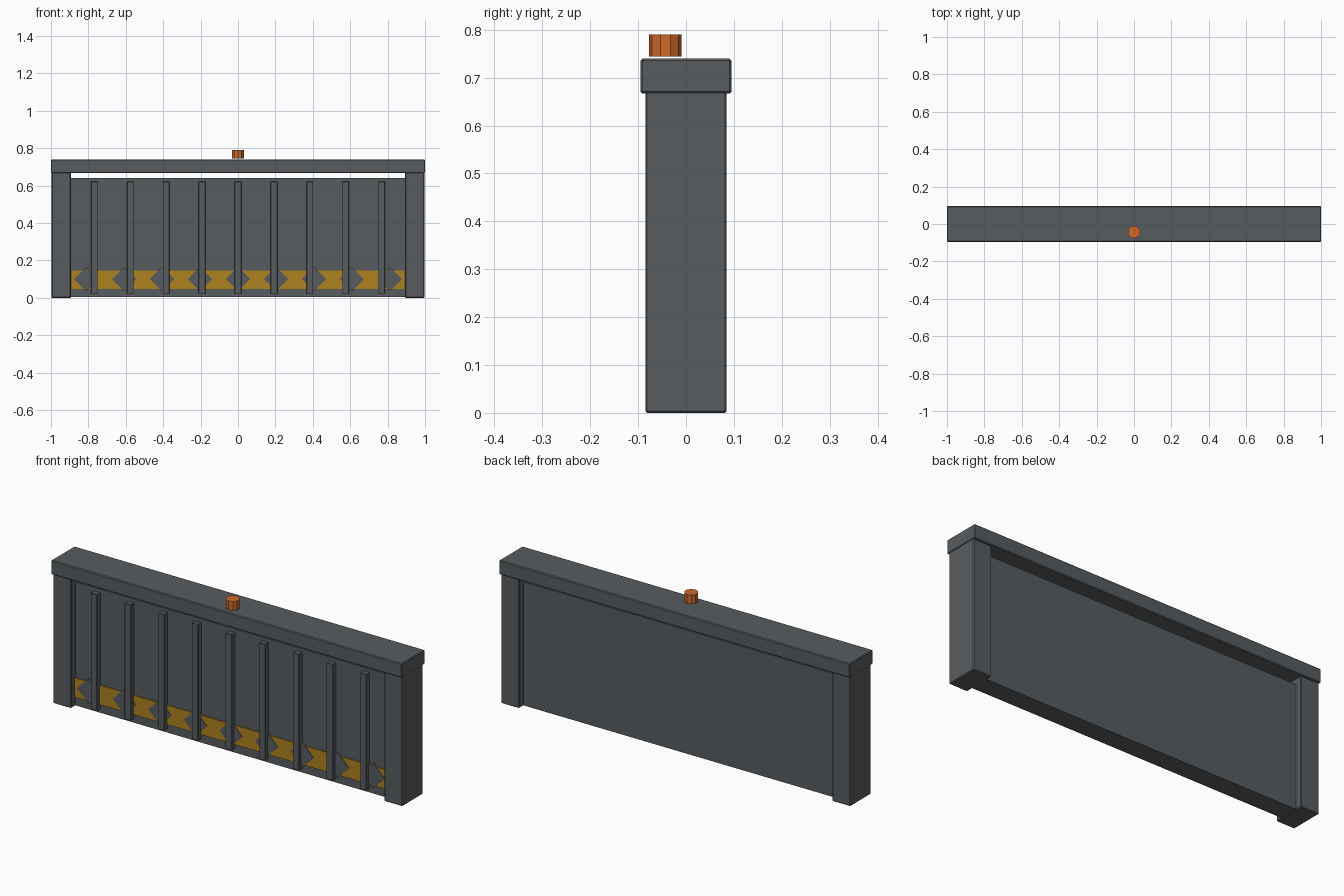
import bpy, math

if "Cube" in bpy.data.objects:
    bpy.data.objects.remove(bpy.data.objects["Cube"])


def material(name, rgb):
    m = bpy.data.materials.new(name)
    m.diffuse_color = (*rgb, 1)
    m.use_nodes = True
    m.node_tree.nodes["Principled BSDF"].inputs["Base Color"].default_value = m.diffuse_color
    return m


GREY = material("dark grey", (0.098, 0.108, 0.115))
YELLOW = material("hazard yellow", (0.42, 0.22, 0.014))
ORANGE = material("lamp orange", (0.62, 0.14, 0.025))


def box(name, x, y, z, mat, bevel=0.0, turn=0.0):
    """Box from (min, max) ranges, optionally turned about y."""
    size = [b - a for a, b in (x, y, z)]
    mid = [(a + b) / 2 for a, b in (x, y, z)]
    bpy.ops.mesh.primitive_cube_add(size=1, location=mid, rotation=(0, turn, 0))
    ob = bpy.context.object
    ob.name = name
    ob.scale = size
    bpy.ops.object.transform_apply(location=False, rotation=False, scale=True)
    ob.data.materials.append(mat)
    if bevel:
        mod = ob.modifiers.new("Bevel", 'BEVEL')
        mod.width = bevel
        mod.segments = 1
    return ob


# Frame: two posts and the top beam
for side, name in ((-1, "left_post"), (1, "right_post")):
    box(name, sorted((side * 0.893, side * 0.997)), (-0.085, 0.085), (0, 0.675), GREY, 0.004)
box("top_beam", (-1, 1), (-0.095, 0.095), (0.667, 0.74), GREY, 0.004)

# Gate panel, with a narrow gap below the beam
box("gate_panel", (-0.9, 0.9), (-0.05, 0.05), (0.003, 0.64), GREY)

# Hazard stripe plate
box("hazard_stripe", (-0.895, 0.895), (-0.056, -0.049), (0.047, 0.147), YELLOW)

# Vertical ribs and the diamond plates along the stripe
for i in range(-4, 5):
    x = i * 0.192
    box("rib", (x - 0.018, x + 0.018), (-0.077, -0.045), (0.022, 0.622), GREY, 0.002)
    x = i * 0.203
    box("stripe_diamond", (x - 0.046, x + 0.046), (-0.059, -0.0505), (0.054, 0.146),
        GREY, turn=math.pi / 4)

# Warning lamp
bpy.ops.mesh.primitive_cylinder_add(vertices=10, radius=0.034, depth=0.046,
                                    location=(0, -0.043, 0.767))
lamp = bpy.context.object
lamp.name = "warning_lamp"
lamp.data.materials.append(ORANGE)
